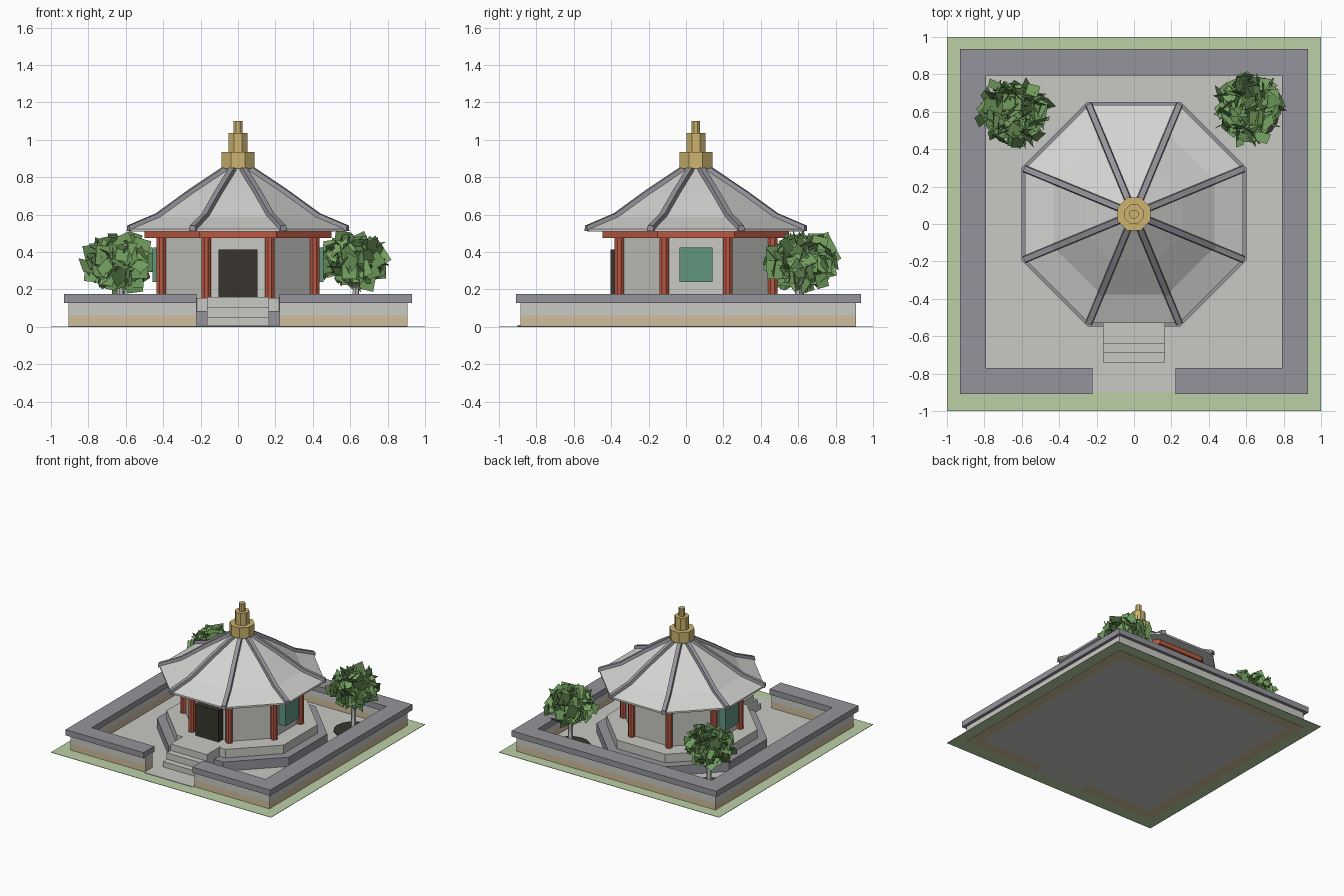
import bpy, bmesh, math, random
from mathutils import Vector, Matrix, Euler

random.seed(7)
if "Cube" in bpy.data.objects:
    bpy.data.objects.remove(bpy.data.objects["Cube"])


def material(name, rgb):
    """Flat colour, given as sRGB 0-255 and stored linear."""
    lin = [((c / 255 + 0.055) / 1.055) ** 2.4 for c in rgb] + [1]
    m = bpy.data.materials.new(name)
    m.use_nodes = True
    m.diffuse_color = lin
    m.node_tree.nodes["Principled BSDF"].inputs["Base Color"].default_value = lin
    return m


GRASS = material("grass green", (188, 208, 166))
STONE = material("pale stone", (200, 200, 196))
TAN = material("tan plinth", (206, 190, 156))
GREY = material("grey tile", (148, 148, 155))
ROOF = material("light roof", (212, 212, 210))
RED = material("red paint", (186, 88, 66))
TEAL = material("teal panel", (98, 150, 128))
DARK = material("dark wood", (56, 53, 46))
GOLD = material("gold", (204, 180, 110))
LEAF = material("leaf green", (116, 160, 96))

CY = 0.053                    # pavilion centre in y
PHASE = math.radians(22.5)    # flat octagon side faces the front


def finish(name, bm, mat):
    bmesh.ops.recalc_face_normals(bm, faces=bm.faces)
    me = bpy.data.meshes.new(name)
    bm.to_mesh(me)
    bm.free()
    me.materials.append(mat)
    ob = bpy.data.objects.new(name, me)
    bpy.context.collection.objects.link(ob)
    return ob


def add_box(bm, x0, x1, y0, y1, z0, z1):
    size = Matrix.Diagonal((x1 - x0, y1 - y0, z1 - z0, 1))
    mid = Matrix.Translation(((x0 + x1) / 2, (y0 + y1) / 2, (z0 + z1) / 2))
    bmesh.ops.create_cube(bm, size=1, matrix=mid @ size)


def boxes(name, mat, *dims):
    bm = bmesh.new()
    for d in dims:
        add_box(bm, *d)
    return finish(name, bm, mat)


def lathe(name, mat, profile, x=0, y=CY, sides=8, phase=PHASE):
    """Faceted solid from (radius, height) pairs, capped at both ends."""
    bm = bmesh.new()
    rings = []
    for r, z in profile:
        rings.append([bm.verts.new((r * math.cos(phase + i * math.tau / sides),
                                    r * math.sin(phase + i * math.tau / sides), z))
                      for i in range(sides)])
    for a, b in zip(rings, rings[1:]):
        for i in range(sides):
            j = (i + 1) % sides
            bm.faces.new((a[i], a[j], b[j], b[i]))
    bm.faces.new(rings[0])
    bm.faces.new(rings[-1])
    ob = finish(name, bm, mat)
    ob.location = (x, y, 0)
    return ob


def enclosure(name, mat, inset, width, z0, z1):
    """Square run of wall with an entrance gap at the front."""
    x, yf, yb, gap = 0.93 - inset, -0.91 + inset, 0.935 - inset, 0.222
    boxes(name, mat,
          (-x, x, yb - width, yb, z0, z1),
          (-x, -x + width, yf, yb - width, z0, z1),
          (x - width, x, yf, yb - width, z0, z1),
          (-x + width, -gap, yf, yf + width, z0, z1),
          (gap, x - width, yf, yf + width, z0, z1))


# Ground and courtyard
boxes("lawn", GRASS, (-1, 1, -1, 1, 0.002, 0.005))
boxes("courtyard_paving", STONE, (-0.82, 0.82, -0.8, 0.825, 0, 0.009),
      (-0.222, 0.222, -0.9, -0.8, 0, 0.009))

# Boundary wall
enclosure("wall_plinth", TAN, 0.025, 0.09, 0, 0.06)
enclosure("wall_body", STONE, 0.025, 0.09, 0.06, 0.128)
enclosure("wall_coping", GREY, 0, 0.14, 0.128, 0.175)

# Platform and steps
lathe("platform_lower", GREY, [(0.65, 0.005), (0.65, 0.085)])
lathe("platform_upper", STONE, [(0.575, 0.085), (0.575, 0.155)])
for i in range(3):
    boxes("step_%d" % (i + 1), STONE,
          (-0.165, 0.165, -0.74 + 0.05 * i, -0.46, 0.005, 0.053 * (i + 1)))

# Hall walls, door and side panels
lathe("hall_walls", STONE, [(0.43, 0.155), (0.43, 0.476)])
boxes("door", DARK, (-0.105, 0.105, -0.403, -0.33, 0.155, 0.412))
for side, name in ((-1, "right_panel"), (1, "left_panel")):
    xs = sorted((side * 0.38, side * 0.457))
    boxes(name, TEAL, (*xs, CY - 0.088, CY + 0.088, 0.24, 0.425))

# Columns and ring beam
for i in range(8):
    a = PHASE + i * math.tau / 8
    lathe("column_%d" % (i + 1), RED, [(0.027, 0.155), (0.027, 0.476)],
          0.444 * math.cos(a), CY + 0.444 * math.sin(a))
lathe("ring_beam", RED, [(0.54, 0.475), (0.54, 0.512)])

# Curved roof
slope = [(0.63, 0.523), (0.465, 0.588), (0.28, 0.712), (0.065, 0.845)]
lathe("roof", ROOF, [(0.52, 0.511), (0.63, 0.509)] + slope)

# Hip ridges swept down each corner
bm = bmesh.new()
for k in range(8):
    turn = Matrix.Rotation(PHASE + k * math.tau / 8, 3, 'Z')
    rings = []
    for r, z in slope:
        rings.append([bm.verts.new(turn @ Vector((r + 0.006, w, z + h)))
                      for w, h in ((-0.02, -0.012), (0.02, -0.012),
                                   (0.015, 0.018), (-0.015, 0.018))])
    for a, b in zip(rings, rings[1:]):
        for i in range(4):
            j = (i + 1) % 4
            bm.faces.new((a[i], a[j], b[j], b[i]))
    bm.faces.new(rings[0])
    bm.faces.new(rings[-1])
finish("hip_ridges", bm, GREY).location.y = CY

# Finial
for name, r, z0, z1 in (("finial_base", 0.095, 0.845, 0.935),
                        ("finial_middle", 0.055, 0.935, 1.035),
                        ("finial_tip", 0.025, 1.035, 1.1)):
    lathe(name, GOLD, [(r, z0), (r, z1)])


def tree(name, x, y, centre, radii, count):
    lathe(name + "_bed", DARK, [(0.15, 0.005), (0.15, 0.014)], x, y, 16)
    lathe(name + "_trunk", STONE, [(0.022, 0.005), (0.014, 0.36)], x, y, 6)
    for i in range(3):
        limb = lathe(name + "_branch_%d" % (i + 1), STONE,
                     [(0.01, 0), (0.005, 0.14)], x, y, 5)
        limb.location.z = 0.2
        limb.rotation_euler = (0.7, 0, i * math.tau / 3)
    # Foliage of flat leaf cards scattered in an ellipsoid
    bm = bmesh.new()
    for i in range(count):
        d = Vector([random.gauss(0, 1) for _ in range(3)]).normalized()
        d *= random.uniform(0.55, 1)
        pos = Vector(centre) + Vector([a * b for a, b in zip(d, radii)])
        rot = Euler([random.uniform(0, math.tau) for _ in range(3)]).to_matrix()
        s = random.uniform(0.035, 0.055)
        bm.faces.new([bm.verts.new(pos + rot @ Vector((u * s, v * s * 0.85, 0)))
                      for u, v in ((-1, -1), (1, -1), (1, 1), (-1, 1))])
    finish(name + "_foliage", bm, LEAF)


tree("right_tree", -0.63, 0.6, (-0.635, 0.6, 0.34), (0.175, 0.175, 0.13), 190)
tree("left_tree", 0.63, 0.6, (0.615, 0.625, 0.35), (0.175, 0.185, 0.13), 170)
